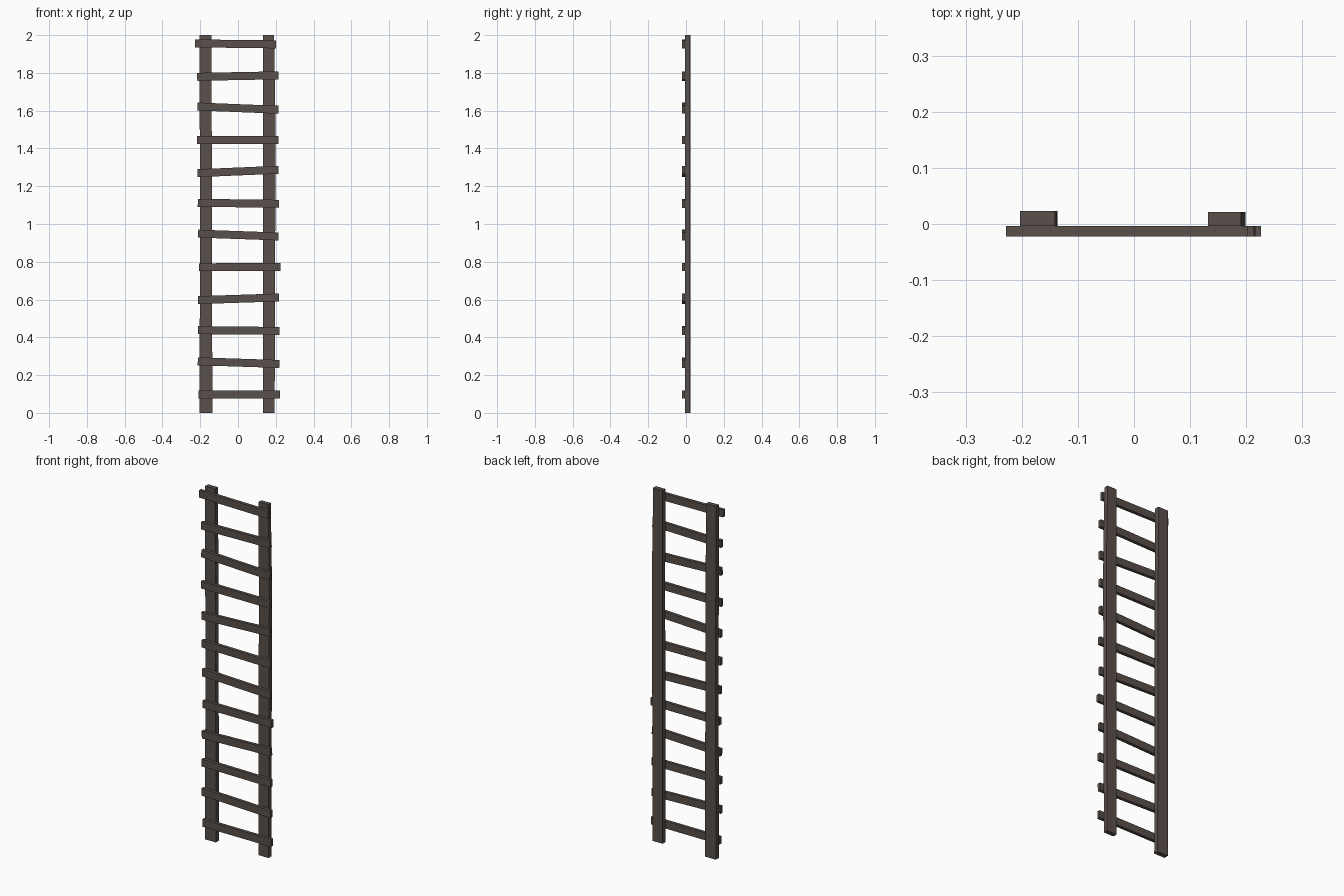
import bpy, bmesh

if "Cube" in bpy.data.objects:
    bpy.data.objects.remove(bpy.data.objects["Cube"])

wood = bpy.data.materials.new("dark_weathered_wood")
wood.diffuse_color = (0.10, 0.08, 0.07, 1)
wood.use_nodes = True
wood.node_tree.nodes["Principled BSDF"].inputs["Base Color"].default_value = wood.diffuse_color


def loft(name, rings):
    """Closed solid through a row of four-cornered rings."""
    bm = bmesh.new()
    loops = [[bm.verts.new(p) for p in ring] for ring in rings]
    for a, b in zip(loops, loops[1:]):
        for i in range(4):
            j = (i + 1) % 4
            bm.faces.new((a[i], a[j], b[j], b[i]))
    bm.faces.new(loops[0][::-1])
    bm.faces.new(loops[-1])
    bmesh.ops.recalc_face_normals(bm, faces=bm.faces)
    mesh = bpy.data.meshes.new(name)
    bm.to_mesh(mesh)
    bm.free()
    mesh.materials.append(wood)
    obj = bpy.data.objects.new(name, mesh)
    bpy.context.collection.objects.link(obj)


def rail(name, sections, back):
    """Upright plank from (z, left x, right x) sections."""
    front = -0.004
    loft(name, [[(l, front, z), (r, front, z), (r, back, z), (l, back, z)]
                for z, l, r in sections])


def rung(name, xl, zl, xr, zr, half=0.021):
    """Crooked slat nailed across the front of the rails."""
    y0, y1 = -0.022, -0.004
    skew = (zr - zl) / (xr - xl) * half
    rings = []
    for x, z in ((xl, zl), (xr, zr)):
        lo, hi = (x + skew, z - half), (x - skew, z + half)
        rings.append([(lo[0], y0, lo[1]), (lo[0], y1, lo[1]),
                      (hi[0], y1, hi[1]), (hi[0], y0, hi[1])])
    loft(name, rings)


# Uprights, slightly uneven
rail("left_rail", [(0, -0.203, -0.136), (1, -0.202, -0.137), (2, -0.203, -0.141)], 0.023)
rail("right_rail", [(0, 0.132, 0.194), (1.5, 0.133, 0.199), (2, 0.132, 0.191)], 0.021)

# Rungs from bottom to top: left x, left z, right x, right z
rungs = [
    (-0.208, 0.098, 0.222, 0.098), (-0.213, 0.273, 0.219, 0.259),
    (-0.212, 0.438, 0.220, 0.434), (-0.212, 0.597, 0.217, 0.611),
    (-0.206, 0.771, 0.226, 0.772), (-0.211, 0.949, 0.215, 0.934),
    (-0.213, 1.112, 0.217, 1.107), (-0.214, 1.269, 0.214, 1.287),
    (-0.216, 1.445, 0.214, 1.445), (-0.215, 1.622, 0.214, 1.605),
    (-0.216, 1.779, 0.214, 1.787), (-0.228, 1.956, 0.202, 1.951),
]
for n, r in enumerate(rungs, 1):
    rung(f"rung_{n:02d}", *r)
